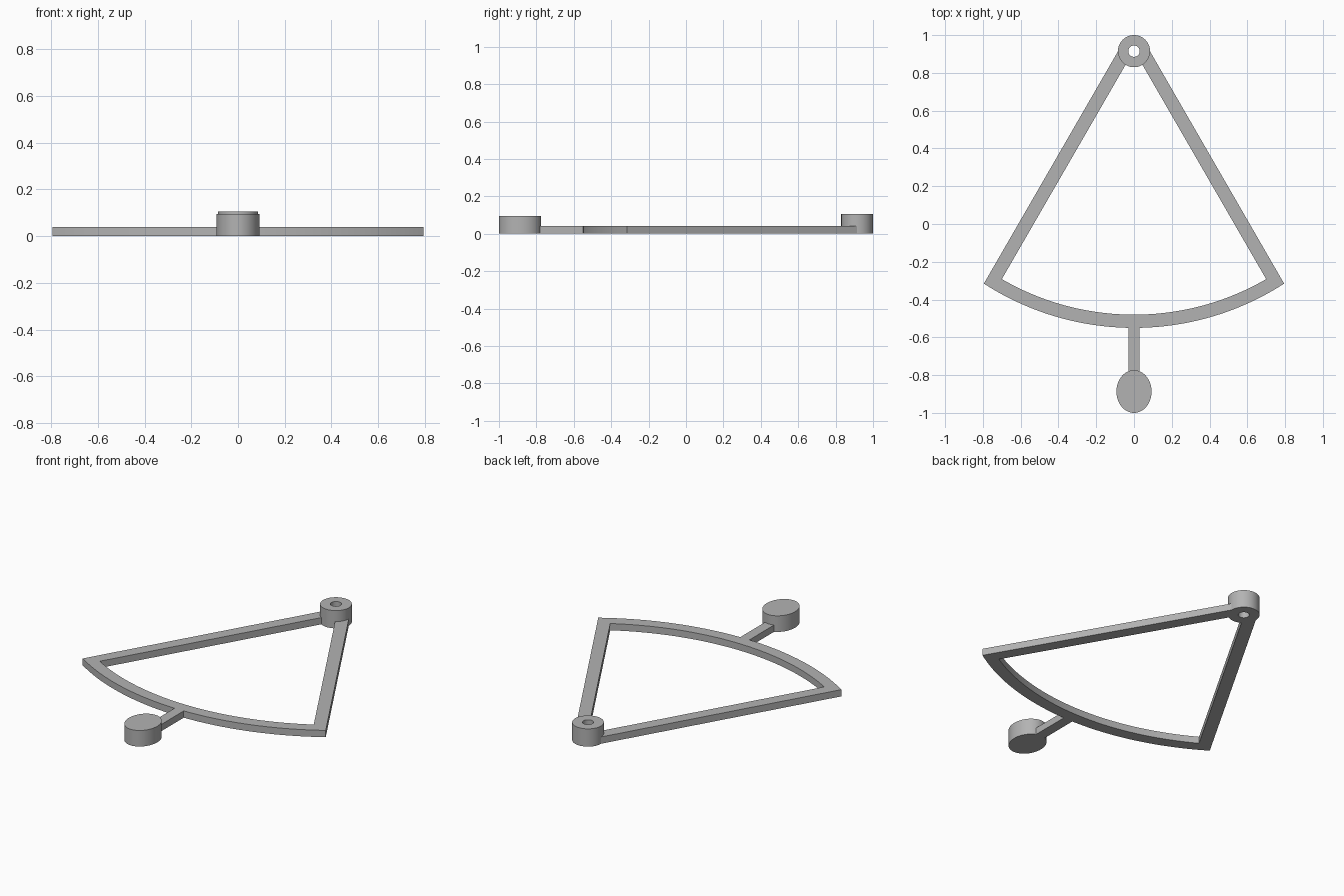
import bpy
import bmesh
from math import sin, cos, pi, radians, asin, sqrt

cube = bpy.data.objects.get("Cube")
if cube:
    bpy.data.objects.remove(cube, do_unlink=True)

grey = bpy.data.materials.new("plain grey")
grey.use_nodes = True
colour = (0.45, 0.45, 0.45, 1)
grey.diffuse_color = colour
grey.node_tree.nodes["Principled BSDF"].inputs["Base Color"].default_value = colour

PIVOT_Y = 0.915
PLATE = 0.04


def extrude_part(name, faces_2d, height):
    """Extrude flat polygons, joined along shared edges, up from z = 0."""
    bm = bmesh.new()
    for poly in faces_2d:
        bm.faces.new([bm.verts.new((x, y, 0)) for x, y in poly])
    bmesh.ops.remove_doubles(bm, verts=bm.verts, dist=1e-5)
    top = bmesh.ops.extrude_face_region(bm, geom=bm.faces[:], use_keep_orig=True)
    for v in top["geom"]:
        if isinstance(v, bmesh.types.BMVert):
            v.co.z = height
    bmesh.ops.recalc_face_normals(bm, faces=bm.faces)
    mesh = bpy.data.meshes.new(name)
    bm.to_mesh(mesh)
    bm.free()
    mesh.materials.append(grey)
    obj = bpy.data.objects.new(name, mesh)
    bpy.context.collection.objects.link(obj)
    bpy.ops.object.select_all(action="DESELECT")
    obj.select_set(True)
    bpy.context.view_layer.objects.active = obj
    bpy.ops.object.shade_smooth_by_angle(angle=radians(30))
    return obj


def strip(inner, outer):
    """Quads between two matching rows of points."""
    return [(inner[i], outer[i], outer[i + 1], inner[i + 1])
            for i in range(len(inner) - 1)]


def ellipse(cy, rx, ry, n=64):
    return [(rx * cos(2 * pi * i / n), cy + ry * sin(2 * pi * i / n))
            for i in range(n)]


def frame_edge(radius, offset, start=0.043, n=48):
    """One edge of the sector: left arm, arc, right arm."""
    half = radians(30) + asin(offset / radius)
    arc = [(radius * sin(half * (2 * i / n - 1)),
            PIVOT_Y - radius * cos(half * (2 * i / n - 1))) for i in range(n + 1)]
    x = start * sin(pi / 6) + offset * cos(pi / 6)
    y = PIVOT_Y - start * cos(pi / 6) + offset * sin(pi / 6)
    return [(-x, y)] + arc + [(x, y)]


# Sector frame: two straight arms and the curved rim
extrude_part("sector_frame", strip(frame_edge(1.395, 0.0026),
                                   frame_edge(1.465, 0.073)), PLATE)

# Pivot hub with a through hole
hole, rim = ellipse(PIVOT_Y, 0.03, 0.03), ellipse(PIVOT_Y, 0.085, 0.085)
extrude_part("pivot_hub", strip(hole + hole[:1], rim + rim[:1]), 0.105)

# Stem from the rim to the oval weight
extrude_part("stem", [[(-0.03, -0.8), (0.03, -0.8),
                       (0.03, -0.53), (-0.03, -0.53)]], PLATE)

# Oval weight
extrude_part("oval_weight", [ellipse(-0.887, 0.093, 0.113)], 0.095)
